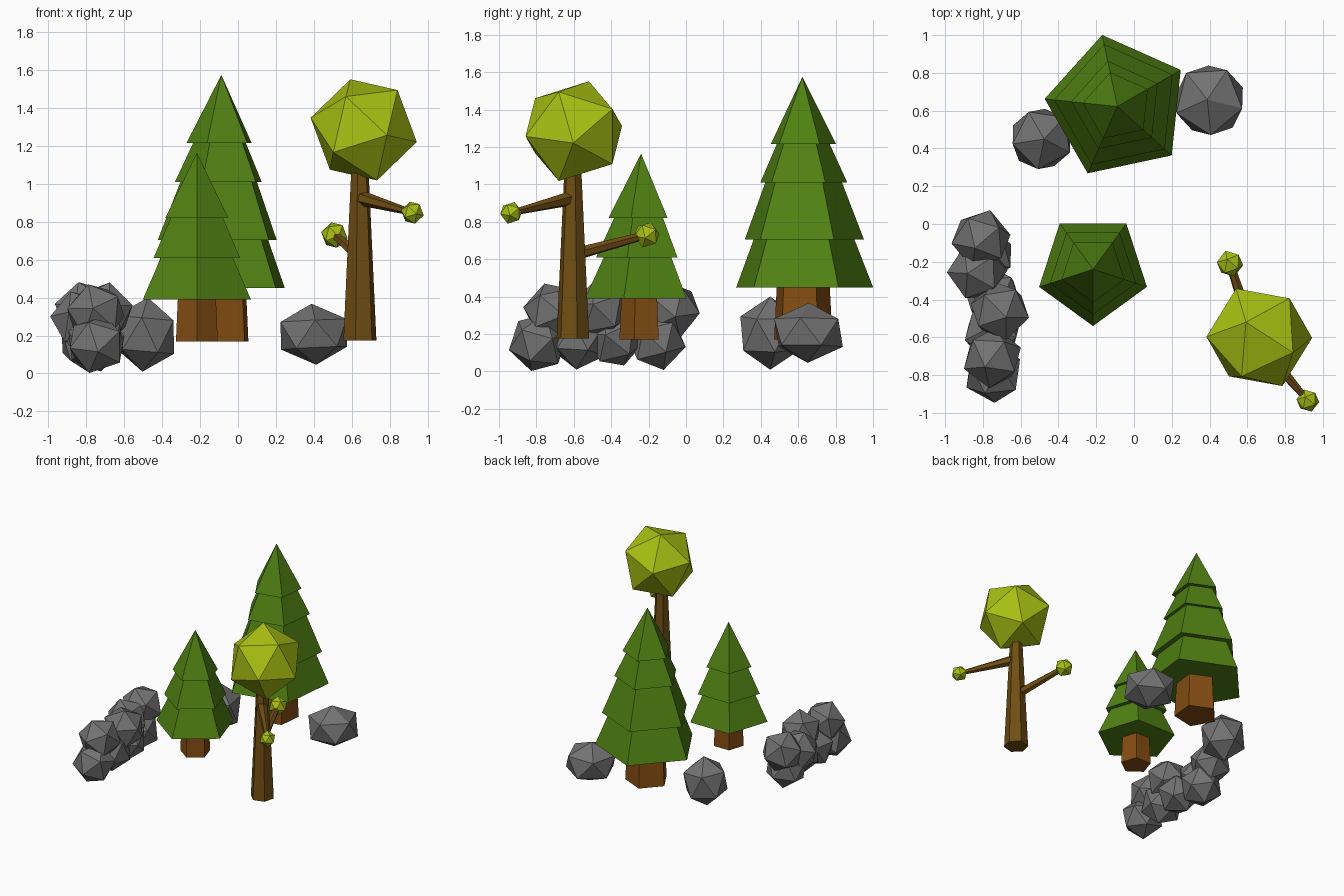
import bpy, bmesh, math, random
from mathutils import Vector, Matrix

if "Cube" in bpy.data.objects:
    bpy.data.objects.remove(bpy.data.objects["Cube"])
random.seed(4)


def material(name, rgb):
    m = bpy.data.materials.new(name)
    m.use_nodes = True
    m.diffuse_color = (*rgb, 1)
    m.node_tree.nodes["Principled BSDF"].inputs["Base Color"].default_value = (*rgb, 1)
    return m


PINE = material("pine green", (0.08, 0.22, 0.006))
LEAF = material("lime leaf", (0.40, 0.53, 0.006))
BARK = material("pine bark", (0.23, 0.075, 0.006))
WOOD = material("dark wood", (0.16, 0.075, 0.006))
STONE = material("grey stone", (0.17, 0.17, 0.17))


def finish(name, bm, mat):
    bmesh.ops.remove_doubles(bm, verts=bm.verts, dist=0.0005)
    bmesh.ops.recalc_face_normals(bm, faces=bm.faces)
    mesh = bpy.data.meshes.new(name)
    bm.to_mesh(mesh)
    bm.free()
    mesh.materials.append(mat)
    ob = bpy.data.objects.new(name, mesh)
    bpy.context.collection.objects.link(ob)
    return ob


def loft(name, start, axis, rings, sides, turn, mat):
    """Skin polygon rings of (radius, distance along axis)."""
    bm = bmesh.new()
    start, axis = Vector(start), Vector(axis).normalized()
    rot = Vector((0, 0, 1)).rotation_difference(axis)
    loops = []
    for r, d in rings:
        angles = [math.radians(turn) + math.tau * i / sides for i in range(sides)]
        loops.append([bm.verts.new(start + rot @ Vector((r * math.cos(a), r * math.sin(a), d)))
                      for a in angles])
    for low, high in zip(loops, loops[1:]):
        for i in range(sides):
            j = (i + 1) % sides
            bm.faces.new((low[i], low[j], high[j], high[i]))
    bm.faces.new(loops[0][::-1])
    if rings[-1][0] > 0:
        bm.faces.new(loops[-1])
    return finish(name, bm, mat)


def ball(name, centre, radius, up, side, mat, scale=(1, 1, 1)):
    """Icosahedron with one corner along up and a neighbouring corner towards side."""
    bm = bmesh.new()
    bmesh.ops.create_icosphere(bm, subdivisions=1, radius=radius)
    z = Vector(up).normalized()
    y = z.cross(Vector(side)).normalized()
    turn = Matrix((y.cross(z), y, z)).transposed().to_4x4()
    bm.transform(Matrix.Translation(centre) @ Matrix.Diagonal((*scale, 1)) @ turn)
    return finish(name, bm, mat)


def pine(name, x, y, turn, trunk, tiers, tip):
    """Each tier is (lower radius, upper radius, base height)."""
    base = tiers[0][2]
    loft(name + "_trunk", (x, y, 0), (0, 0, 1),
         [(trunk, 0.17), (trunk * 0.9, base + 0.03)], 5, turn, BARK)
    rings = []
    heights = [t[2] for t in tiers[1:]] + [tip]
    for (low, high, z), top in zip(tiers, heights):
        rings += [(low, z), (high, top)]
    loft(name + "_foliage", (x, y, 0), (0, 0, 1), rings, 5, turn, PINE)


# Pines
pine("large_pine", -0.088, 0.622, 102, 0.165,
     [(0.387, 0.285, 0.45), (0.337, 0.217, 0.705), (0.246, 0.15, 1.01), (0.185, 0, 1.215)], 1.575)
pine("small_pine", -0.217, -0.24, -90, 0.116,
     [(0.30, 0.20, 0.39), (0.24, 0.145, 0.61), (0.175, 0, 0.82)], 1.165)

# Broadleaf tree
loft("tree_trunk", (0.643, -0.605, 0), (0, 0, 1), [(0.09, 0.175), (0.045, 1.12)], 6, 15, WOOD)
ball("tree_crown", (0.663, -0.60, 1.285), 0.287, (-0.07, 0.08, 0.265), (-0.28, 0, 0.055), LEAF)

branches = [("front", (0.65, -0.62, 0.925), (0.92, -0.935, 0.848), 0.04, 0.016, 0.062),
            ("back", (0.635, -0.60, 0.625), (0.508, -0.21, 0.73), 0.035, 0.022, 0.072)]
for label, a, b, thick, thin, size in branches:
    axis = Vector(b) - Vector(a)
    loft(label + "_branch", a, axis, [(thick, 0), (thin, axis.length)], 6, 0, WOOD)
    ball(label + "_leaf_ball", b, size, (-0.2, 0.3, 0.9), (-1, 0.1, 0.2), LEAF)

# Single rocks at the back
ball("right_back_rock", (0.40, 0.655, 0.207), 0.212, (-0.06, 0.02, 1), (0.2, -0.05, 0.1),
     STONE, (0.97, 0.98, 0.76))
ball("left_back_rock", (-0.49, 0.45, 0.205), 0.196, (0.08, 0, 1), (0.16, -0.08, 0),
     STONE, (0.92, 0.92, 1))

# Rock pile along the side
pile = [(-0.81, -0.08, 0.33), (-0.83, -0.25, 0.28), (-0.71, -0.46, 0.325), (-0.75, -0.71, 0.32),
        (-0.745, -0.79, 0.155), (-0.75, -0.57, 0.17), (-0.75, -0.38, 0.18), (-0.79, -0.16, 0.165)]
for i, spot in enumerate(pile):
    up = (random.uniform(-0.4, 0.4), random.uniform(-0.4, 0.4), 1)
    side = (random.uniform(-1, 1), random.uniform(-1, 1), 0)
    ball(f"pile_rock_{i + 1}", spot, 0.162, up, side, STONE)
